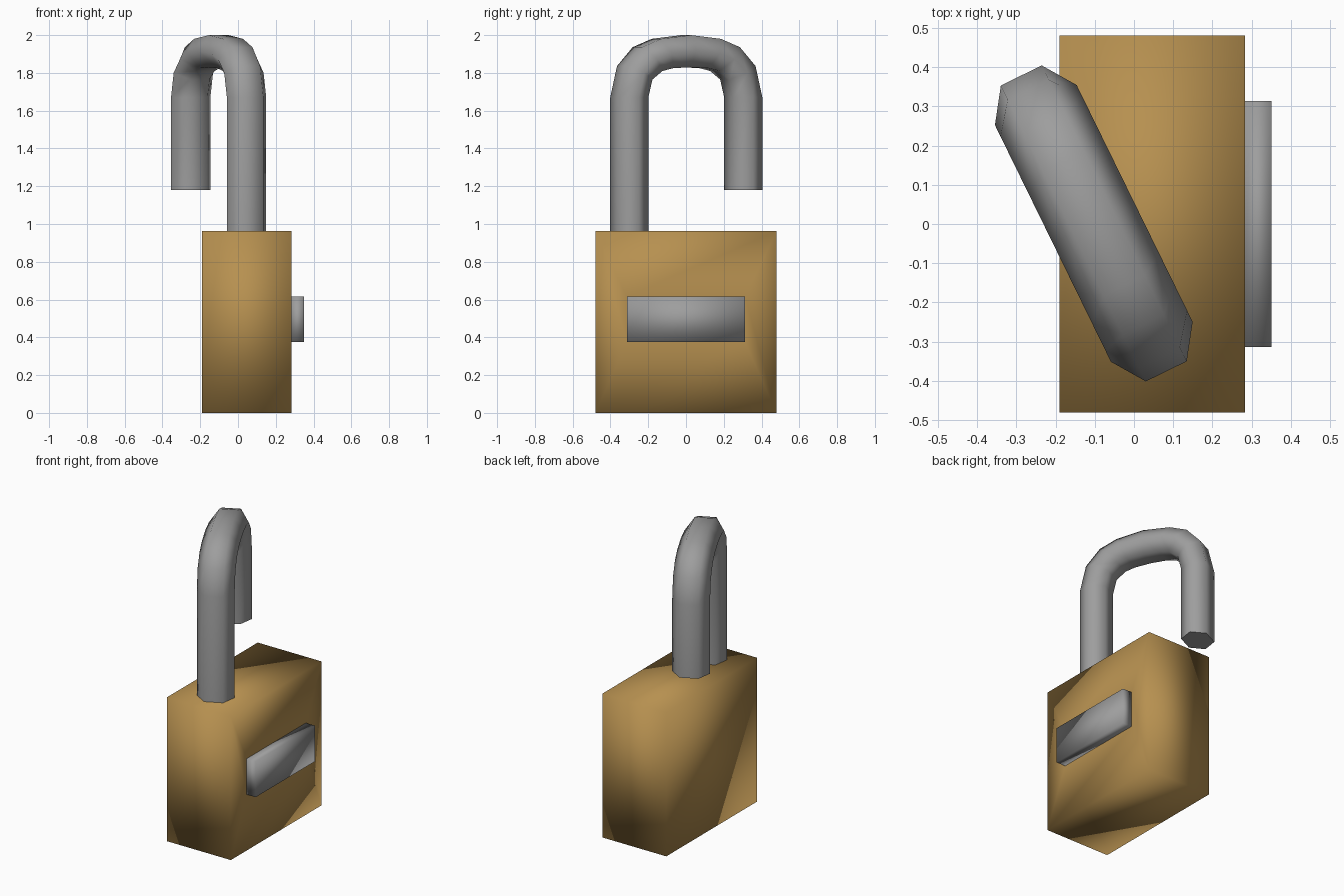
import bpy, bmesh, math
from mathutils import Vector

if "Cube" in bpy.data.objects:
    bpy.data.objects.remove(bpy.data.objects["Cube"])

BRASS = (0.47, 0.28, 0.08)
STEEL = (0.34, 0.34, 0.34)


def finish(bm, name, color, angle=None):
    bmesh.ops.recalc_face_normals(bm, faces=bm.faces)
    mesh = bpy.data.meshes.new(name)
    bm.to_mesh(mesh)
    bm.free()
    obj = bpy.data.objects.new(name, mesh)
    bpy.context.collection.objects.link(obj)
    mat = bpy.data.materials.new(name + "_color")
    mat.diffuse_color = (*color, 1)
    mat.use_nodes = True
    mat.node_tree.nodes["Principled BSDF"].inputs["Base Color"].default_value = mat.diffuse_color
    mesh.materials.append(mat)
    mesh.shade_smooth()
    if angle:
        bpy.ops.object.select_all(action='DESELECT')
        obj.select_set(True)
        bpy.context.view_layer.objects.active = obj
        bpy.ops.object.shade_smooth_by_angle(angle=math.radians(angle))
    return obj


def box(lo, hi):
    bm = bmesh.new()
    bmesh.ops.create_cube(bm, size=1)
    for v in bm.verts:
        v.co = [l + (h - l) * (c + 0.5) for l, h, c in zip(lo, hi, v.co)]
    return bm


# Lock body, softly shaded brass block with a seat for the plate
bm = box((-0.19, -0.48, 0), (0.283, 0.48, 0.963))
bm.normal_update()
side = max(bm.faces, key=lambda f: f.normal.x)
bmesh.ops.inset_individual(bm, faces=[side], thickness=0.1)
for v in side.verts:
    v.co.y = math.copysign(0.313, v.co.y)
    v.co.z = 0.615 if v.co.z > 0.48 else 0.375
finish(bm, "lock_body", BRASS)

# Raised plate on the side face
finish(box((0.283, -0.313, 0.375), (0.35, 0.313, 0.615)), "side_plate", STEEL)

# Shackle: six-sided tube, described by outer and inner (distance, height)
arch = [((0.42, 1.67), (0.252, 1.67)), ((0.38, 1.836), (0.228, 1.765)),
        ((0.288, 1.936), (0.169, 1.81)), ((0.176, 1.98), (0.105, 1.825))]
top = [((0, 2.0), (0, 1.83))]


def leg_end(z):
    return [((0.42, z), (0.252, z))]


def mirror(rings):
    return [((-a, b), (-c, d)) for (a, b), (c, d) in rings]


rings = mirror(leg_end(0.9) + arch) + top + arch[::-1] + leg_end(1.18)

# The shackle is swung open around the vertical axis
along = Vector((-0.44, 0.898, 0)).normalized()
across = Vector((along.y, -along.x, 0))
centre = Vector((-0.1025, 0.0015, 0))
up = Vector((0, 0, 1))
bm = bmesh.new()
loops = []
for outer, inner in rings:
    o, i = (centre + along * u + up * z for u, z in (outer, inner))
    m = (o + i) / 2
    section = [(o, 0.058), (m, 0.116), (i, 0.058), (i, -0.058), (m, -0.116), (o, -0.058)]
    loops.append([bm.verts.new(p + across * w) for p, w in section])
for a, b in zip(loops, loops[1:]):
    for k in range(6):
        n = (k + 1) % 6
        bm.faces.new((a[k], a[n], b[n], b[k]))
bm.faces.new(loops[0])
bm.faces.new(loops[-1])
finish(bm, "shackle", STEEL, angle=80)
